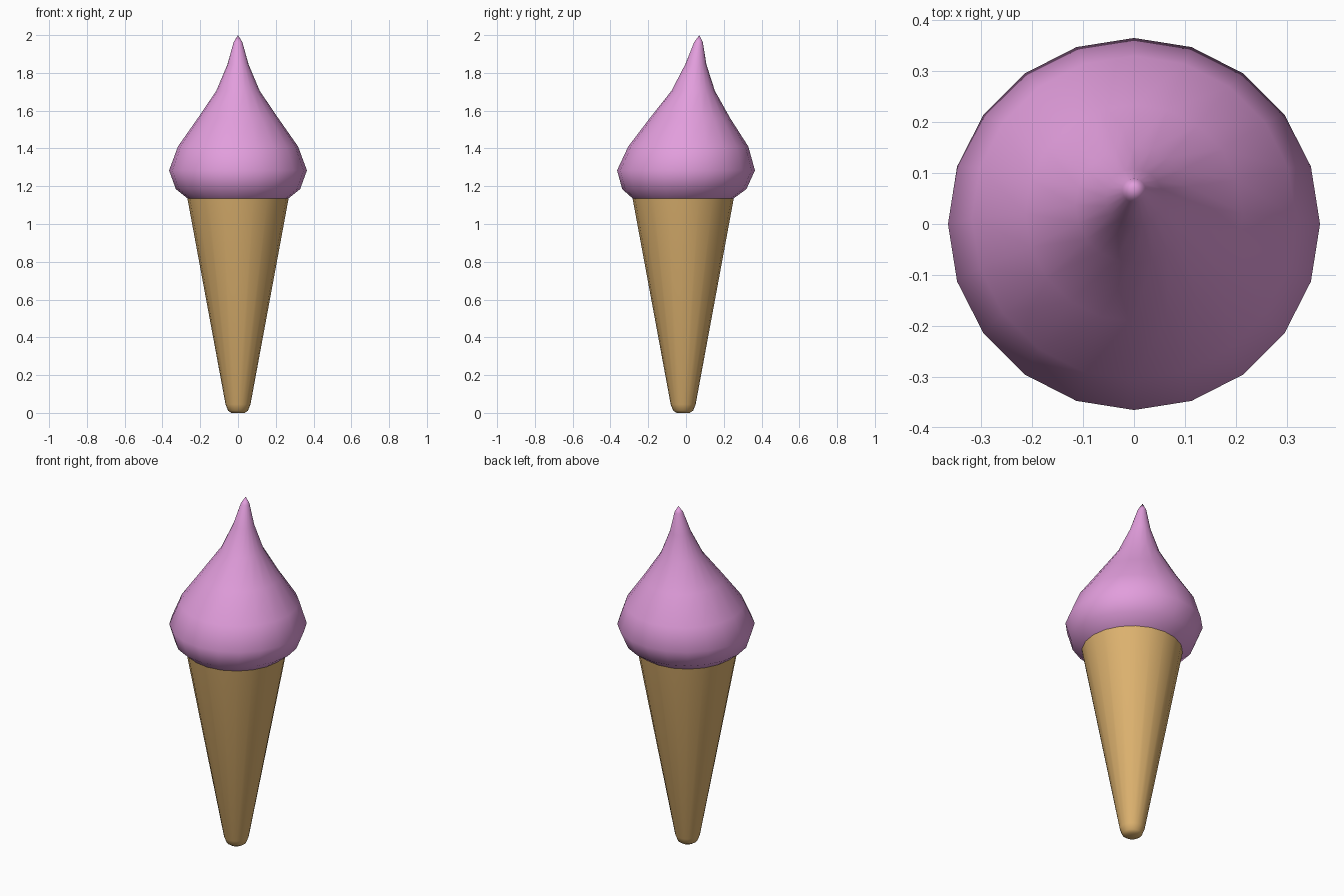
import bpy, bmesh, math

if "Cube" in bpy.data.objects:
    bpy.data.objects.remove(bpy.data.objects["Cube"])

SIDES = 20


def material(name, rgb):
    m = bpy.data.materials.new(name)
    m.diffuse_color = (*rgb, 1)
    m.use_nodes = True
    m.node_tree.nodes["Principled BSDF"].inputs["Base Color"].default_value = m.diffuse_color
    return m


def loft(name, rings, mat, cap_bottom=False, tip=None):
    """Stack of round rings (radius, y offset, height), optionally closed."""
    bm = bmesh.new()
    loops = []
    for r, y, z in rings:
        loops.append([bm.verts.new((r * math.cos(2 * math.pi * i / SIDES),
                                    y + r * math.sin(2 * math.pi * i / SIDES), z))
                      for i in range(SIDES)])
    for a, b in zip(loops, loops[1:]):
        for i in range(SIDES):
            j = (i + 1) % SIDES
            bm.faces.new((a[i], a[j], b[j], b[i]))
    if cap_bottom:
        bm.faces.new(loops[0][::-1])
    if tip:
        t = bm.verts.new(tip)
        for i in range(SIDES):
            bm.faces.new((loops[-1][i], loops[-1][(i + 1) % SIDES], t))
    for f in bm.faces:
        f.smooth = True
    me = bpy.data.meshes.new(name)
    bm.to_mesh(me)
    bm.free()
    me.materials.append(mat)
    ob = bpy.data.objects.new(name, me)
    bpy.context.collection.objects.link(ob)
    return ob


wafer = material("wafer tan", (0.73, 0.45, 0.16))
pink = material("pink cream", (0.76, 0.34, 0.72))

# Tapered wafer with a rounded foot
loft("wafer_cone", [(0.035, -0.015, 0.0), (0.053, -0.015, 0.012),
                    (0.066, -0.015, 0.045), (0.268, -0.015, 1.136)],
     wafer, cap_bottom=True)

# Swirl of cream, open where it sits on the wafer, leaning back to a tip
loft("cream_swirl", [(0.268, -0.015, 1.136), (0.329, -0.009, 1.185),
                     (0.365, 0.0, 1.284), (0.318, 0.012, 1.41),
                     (0.213, 0.021, 1.56), (0.115, 0.038, 1.705),
                     (0.056, 0.052, 1.845), (0.023, 0.066, 1.963)],
     pink, tip=(0, 0.071, 2.0))
